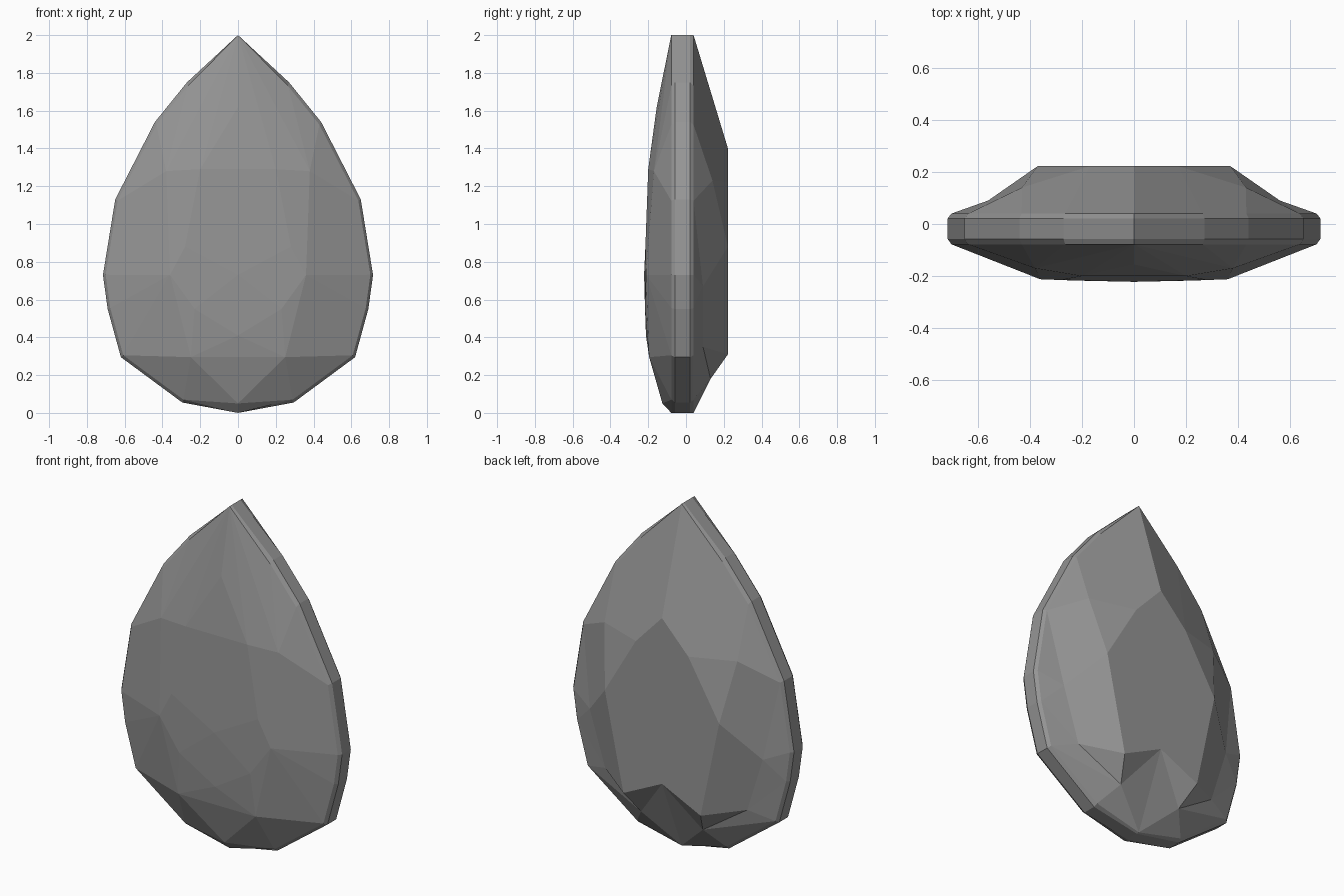
import bpy, bmesh

cube = bpy.data.objects.get("Cube")
if cube:
    bpy.data.objects.remove(cube, do_unlink=True)

mat = bpy.data.materials.new("stone grey")
mat.use_nodes = True
grey = (0.3, 0.3, 0.3, 1)
mat.diffuse_color = grey
mat.node_tree.nodes["Principled BSDF"].inputs["Base Color"].default_value = grey

bm = bmesh.new()

# Pear outline of the girdle, tip to base, left half (x, z)
half = [(0, 2), (.27, 1.75), (.44, 1.54), (.65, 1.13), (.715, .73),
        (.69, .55), (.62, .295), (.295, .055), (0, 0)]
outline = half + [(-x, z) for x, z in half[-2:0:-1]]
count = len(outline)


def ring(y, scale):
    return [bm.verts.new((x * scale, y, .8 + (z - .8) * (1 if x == 0 else scale)))
            for x, z in outline]


# Girdle band with a narrow chamfer on each side
rings = [ring(-.078, .98), ring(-.058, 1), ring(.022, 1), ring(.04, .98)]
for a, b in zip(rings, rings[1:]):
    for i in range(count):
        j = (i + 1) % count
        bm.faces.new((a[i], a[j], b[j], b[i]))

# Domed front: facets spanned between a few crown points and the rim
crown = [(0, -.155, 1.62), (.2, -.2, 1.29), (.38, -.17, 1.28), (.28, -.215, .88),
         (0, -.222, .73), (.36, -.212, .73), (.23, -.217, .55), (0, -.212, .41),
         (.25, -.195, .295), (0, -.125, .05)]
points = [bm.verts.new((s * x, y, z)) for x, y, z in crown
          for s in ((1, -1) if x else (1,))]
rim = set(rings[0])
hull = bmesh.ops.convex_hull(bm, input=points + rings[0])
caps = {f for v in rim for f in v.link_faces if all(c in rim for c in f.verts)}
bmesh.ops.delete(bm, geom=list(caps), context='FACES_ONLY')

# Back: flat table (t), middle points (m) and rim (r)
back = {"t0": (0, .222, 1.4), "t1": (.17, .222, 1.22), "t2": (.37, .222, .88),
        "t3": (.25, .222, .31), "t4": (0, .222, .43),
        "m0": (.43, .14, 1.23), "m1": (.56, .09, .67),
        "m2": (.46, .09, .35), "m3": (.2, .13, .18)}
facets = ["r0 r1 t1 t0", "r1 r2 m0 t1", "r2 r3 m0", "t1 m0 t2", "m0 r3 m1 t2",
          "r3 r4 m1", "r4 r5 m1", "r5 m2 m1", "r5 r6 m2", "t2 m1 m2 t3",
          "t3 m2 m3", "m2 r6 m3", "r6 r7 m3", "r7 r8 m3", "t3 m3 t4", "t4 m3 r8"]
sides = []
for s in (1, -1):
    named = {}
    for name, (x, y, z) in back.items():
        named[name] = sides[0][name] if sides and x == 0 else bm.verts.new((s * x, y, z))
    for i in range(9):
        named["r%d" % i] = rings[3][(s * i) % count]
    sides.append(named)
    for facet in facets:
        bm.faces.new([named[n] for n in facet.split()])
left, right = sides
bm.faces.new([left[n] for n in ("t0", "t1", "t2", "t3", "t4")]
             + [right[n] for n in ("t3", "t2", "t1")])

bmesh.ops.dissolve_limit(bm, angle_limit=.02, verts=bm.verts[:], edges=bm.edges[:])
bmesh.ops.recalc_face_normals(bm, faces=bm.faces[:])
mesh = bpy.data.meshes.new("gemstone")
bm.to_mesh(mesh)
bm.free()
mesh.materials.append(mat)
gem = bpy.data.objects.new("gemstone", mesh)
bpy.context.collection.objects.link(gem)
